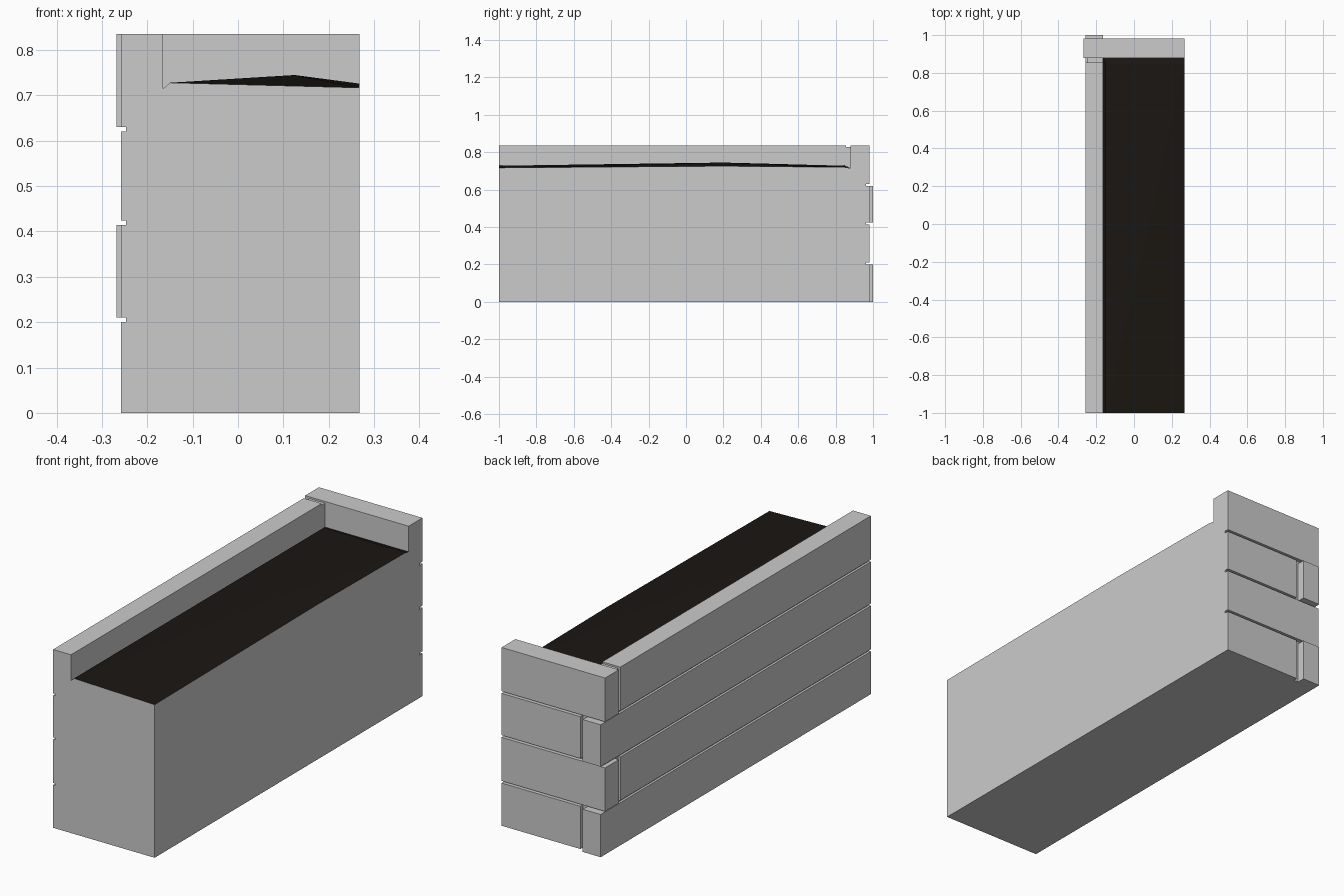
import bpy

if "Cube" in bpy.data.objects:
    bpy.data.objects.remove(bpy.data.objects["Cube"])

XL, XR = -0.258, 0.268      # outer face of side boards, cut right face
XI, YI = -0.165, 0.88       # inner faces of the side and back boards
YF, YB = -1.0, 0.982        # cut front face, outer face of back boards
XG, YG = -0.247, 0.962      # bottom of the grooves
GAP = 0.025                 # vertical groove at the corner joint


def mesh(name, verts, faces):
    me = bpy.data.meshes.new(name)
    me.from_pydata(verts, [], faces)
    ob = bpy.data.objects.new(name, me)
    bpy.context.collection.objects.link(ob)
    return ob


def box(name, x0, x1, y0, y1, z0, z1):
    v = [(x, y, z) for x in (x0, x1) for y in (y0, y1) for z in (z0, z1)]
    f = [(0, 1, 3, 2), (4, 6, 7, 5), (0, 4, 5, 1),
         (2, 3, 7, 6), (0, 2, 6, 4), (1, 5, 7, 3)]
    return mesh(name, v, f)


# Board courses, alternating which board runs through the corner
courses = [(0, 0.20), (0.21, 0.414), (0.424, 0.62), (0.63, 0.835)]
for i, (z0, z1) in enumerate(courses):
    n = i + 1
    if i % 2 == 0:
        box(f"side_board_{n}", XL, XI, YF, 1.0, z0, z1)
        box(f"back_board_{n}", XI + GAP, XR, YI, YB, z0, z1)
        box(f"corner_joint_{n}", XI, XI + GAP, YI, YG, z0, z1)
    else:
        box(f"side_board_{n}", XL, XI, YF, YI - GAP, z0, z1)
        box(f"back_board_{n}", -0.268, XR, YI, YB, z0, z1)
        top = z1 - 0.008 if n == len(courses) else z1
        box(f"corner_joint_{n}", XG, XI, YI - GAP, YI, z0, top)

# Recessed strips between the courses
for i in range(len(courses) - 1):
    z0, z1 = courses[i][1], courses[i + 1][0]
    box(f"side_groove_{i + 1}", XG, XI, YF, YG, z0, z1)
    box(f"back_groove_{i + 1}", XI, XR, YI, YG, z0, z1)

# Soil surface: gently mounded, dipping where it meets the boards
soil_pts = [(XI, YF, 0.715), (-0.15, YF, 0.728), (XR, YF, 0.717),
            (XR, 0.2, 0.726), (XR, 0.85, 0.72), (XR, YI, 0.715),
            (XI, YI, 0.715), (-0.15, 0.85, 0.728), (0.125, 0.2, 0.745)]
soil = mesh("soil", soil_pts, [(0, 1, 7, 6), (6, 7, 4, 5), (8, 1, 2),
                               (8, 2, 3), (8, 3, 4), (8, 4, 7), (8, 7, 1)])
mat = bpy.data.materials.new("soil_brown")
mat.diffuse_color = (0.01, 0.008, 0.006, 1)
mat.use_nodes = True
mat.node_tree.nodes["Principled BSDF"].inputs["Base Color"].default_value = mat.diffuse_color
soil.data.materials.append(mat)

# Cut fill block under the soil
base = [(XI, YF, 0), (XR, YF, 0), (XR, YI, 0), (XI, YI, 0)]
mesh("fill_block", soil_pts[:7] + base,
     [(7, 8, 2, 1, 0), (8, 9, 5, 4, 3, 2), (9, 10, 6, 5),
      (10, 7, 0, 6), (7, 10, 9, 8)])
